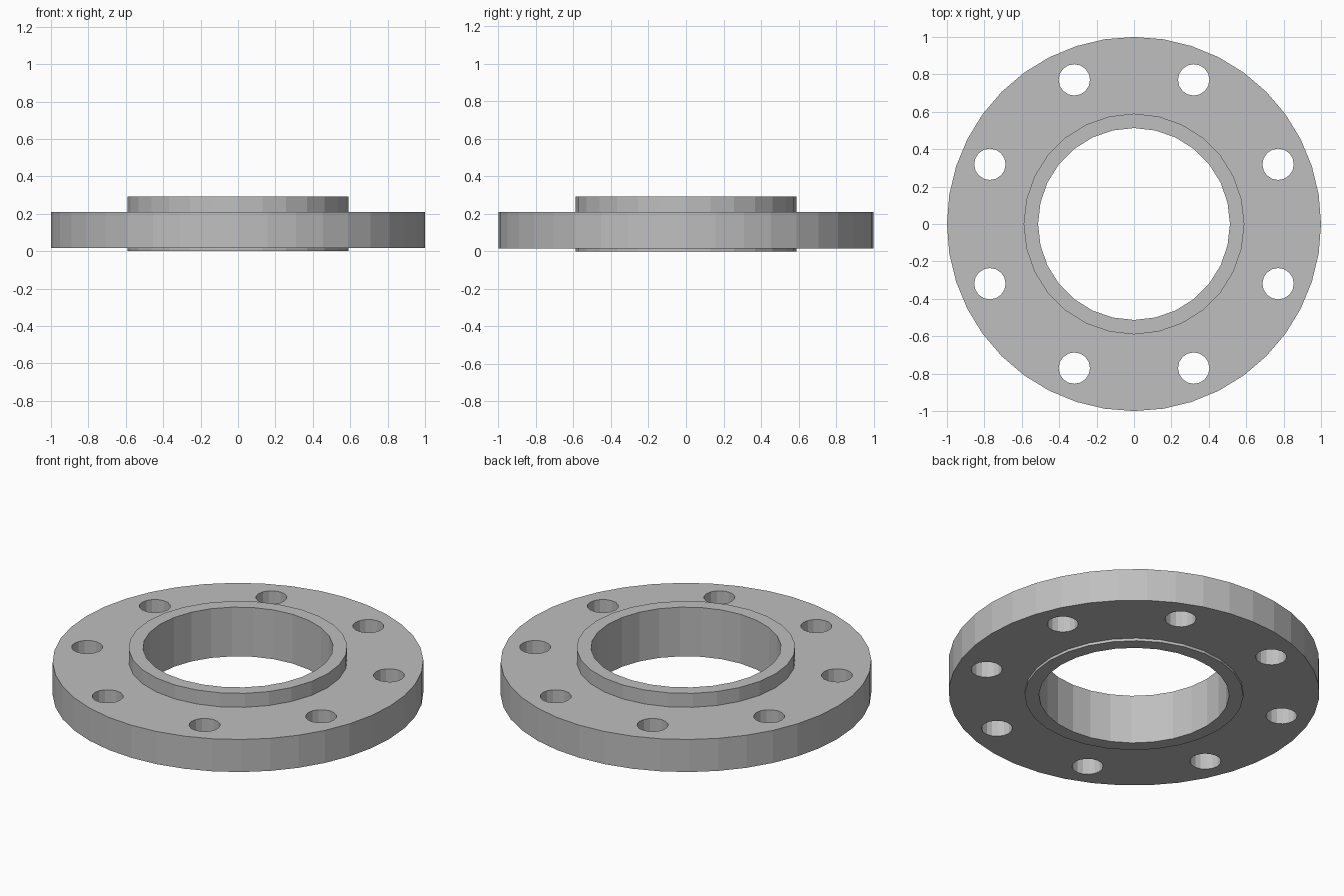
import bpy
from math import cos, sin, pi

cube = bpy.data.objects.get("Cube")
if cube:
    bpy.data.objects.remove(cube, do_unlink=True)

# Single plain metal colour
steel = bpy.data.materials.new("steel_grey")
steel.use_nodes = True
colour = (0.52, 0.52, 0.52, 1.0)
steel.diffuse_color = colour
steel.node_tree.nodes["Principled BSDF"].inputs["Base Color"].default_value = colour


def cylinder(name, radius, bottom, top, sides, x=0.0, y=0.0):
    """Flat-shaded upright cylinder with a vertex on the +y side."""
    bpy.ops.mesh.primitive_cylinder_add(
        vertices=sides, radius=radius, depth=top - bottom,
        location=(x, y, (bottom + top) / 2))
    obj = bpy.context.object
    obj.name = name
    obj.data.name = name
    obj.data.materials.append(steel)
    return obj


def combine(target, tool, operation):
    """Apply a boolean and discard the tool object."""
    tool.hide_render = True
    mod = target.modifiers.new(operation.lower(), "BOOLEAN")
    mod.operation = operation
    mod.solver = "EXACT"
    mod.object = tool
    bpy.context.view_layer.objects.active = target
    bpy.ops.object.modifier_apply(modifier=mod.name)
    bpy.data.objects.remove(tool, do_unlink=True)


# Wide bolting disc
flange = cylinder("pipe_flange", 1.0, 0.016, 0.21, 40)

# Raised hub above and thin sealing face below
combine(flange, cylinder("hub", 0.59, 0.0, 0.293, 28), "UNION")

# Central bore
combine(flange, cylinder("bore_cutter", 0.513, -0.2, 0.5, 28), "DIFFERENCE")

# Ring of bolt holes, straddling the axes
HOLES = 8
for i in range(HOLES):
    angle = 2 * pi * (i + 0.5) / HOLES
    cutter = cylinder("bolt_hole_cutter", 0.084, -0.2, 0.5, 16,
                      0.834 * cos(angle), 0.834 * sin(angle))
    combine(flange, cutter, "DIFFERENCE")
